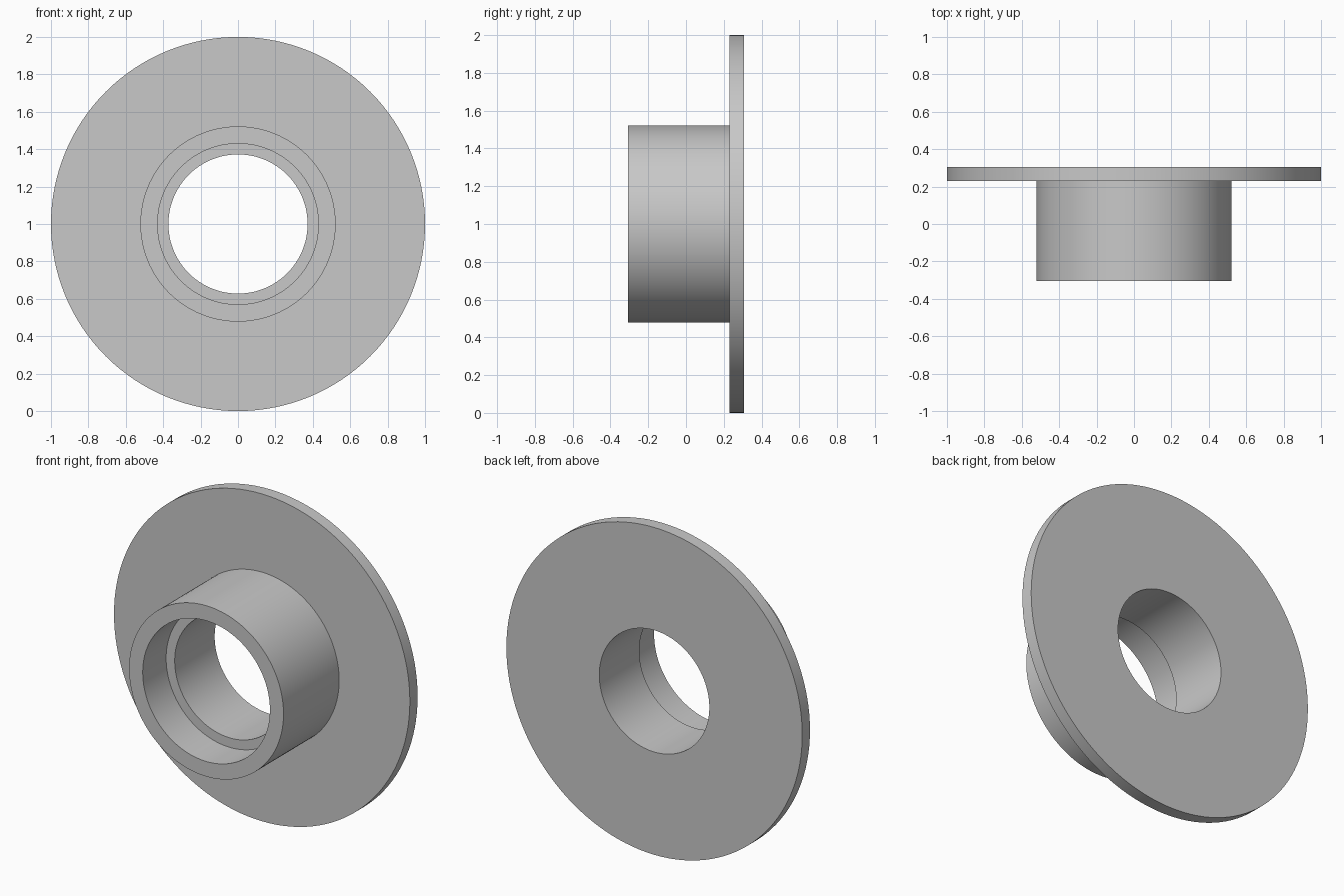
import bpy
import bmesh
import math
from mathutils import Matrix, Vector

if "Cube" in bpy.data.objects:
    bpy.data.objects.remove(bpy.data.objects["Cube"], do_unlink=True)

SEGMENTS = 128
FRONT, STEP, SHOULDER, BACK = -0.306, -0.08, 0.231, 0.306
HOLE, RECESS, HUB, FLANGE = 0.372, 0.43, 0.522, 1.0

grey = bpy.data.materials.new("plain grey")
grey.use_nodes = True
colour = (0.58, 0.58, 0.58, 1)
grey.diffuse_color = colour
grey.node_tree.nodes["Principled BSDF"].inputs["Base Color"].default_value = colour

# Closed cross-section as (radius, depth): hub, recess, bore and flange
profile = [
    (HOLE, STEP), (RECESS, STEP), (RECESS, FRONT), (HUB, FRONT),
    (HUB, SHOULDER), (FLANGE, SHOULDER), (FLANGE, BACK), (HOLE, BACK),
]

# Revolve the cross-section about the front-to-back axis
bm = bmesh.new()
rings = []
for i in range(SEGMENTS):
    turn = Matrix.Rotation(math.tau * i / SEGMENTS, 3, "Y")
    rings.append([bm.verts.new(turn @ Vector((r, y, 0))) for r, y in profile])
count = len(profile)
for i, ring in enumerate(rings):
    following = rings[(i + 1) % SEGMENTS]
    for j in range(count):
        k = (j + 1) % count
        bm.faces.new((ring[j], ring[k], following[k], following[j]))
bmesh.ops.recalc_face_normals(bm, faces=bm.faces[:])

mesh = bpy.data.meshes.new("flanged_bushing")
bm.to_mesh(mesh)
bm.free()
mesh.materials.append(grey)
bushing = bpy.data.objects.new("flanged_bushing", mesh)
bushing.location.z = FLANGE
bpy.context.collection.objects.link(bushing)

# Smooth walls with crisp rims
bpy.ops.object.select_all(action="DESELECT")
bushing.select_set(True)
bpy.context.view_layer.objects.active = bushing
bpy.ops.object.shade_smooth_by_angle(angle=math.radians(30))
